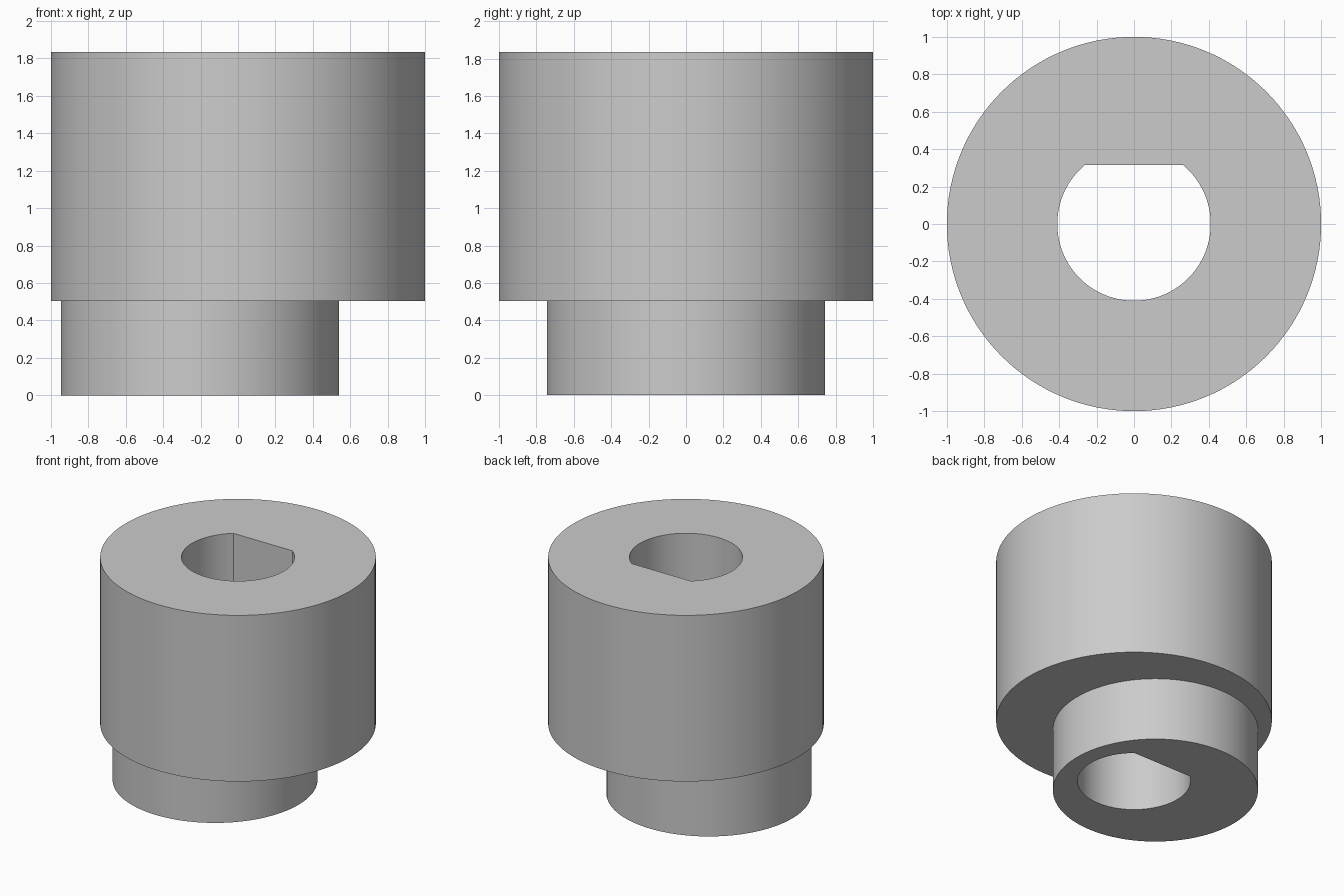
import bpy
import bmesh
import math

if "Cube" in bpy.data.objects:
    bpy.data.objects.remove(bpy.data.objects["Cube"], do_unlink=True)

HEIGHT, STEP = 1.835, 0.505
BODY_R, HUB_R, HUB_X = 1.0, 0.744, -0.203
BORE_R, FLAT_Y = 0.41, 0.316

grey = bpy.data.materials.new("plain grey")
grey.use_nodes = True
colour = (0.6, 0.6, 0.6, 1)
grey.diffuse_color = colour
grey.node_tree.nodes["Principled BSDF"].inputs["Base Color"].default_value = colour


def arc(radius, start, end, steps, cx=0.0):
    """Points on a circular arc, both ends included."""
    angles = [start + (end - start) * i / steps for i in range(steps + 1)]
    return [(cx + radius * math.cos(a), radius * math.sin(a)) for a in angles]


def prism(name, outline, z0, z1):
    """Extrude a closed outline upward from z0 to z1."""
    bm = bmesh.new()
    base = bm.faces.new([bm.verts.new((x, y, z0)) for x, y in outline])
    top = bmesh.ops.extrude_face_region(bm, geom=[base], use_keep_orig=True)["geom"]
    moved = [v for v in top if isinstance(v, bmesh.types.BMVert)]
    bmesh.ops.translate(bm, verts=moved, vec=(0, 0, z1 - z0))
    bmesh.ops.recalc_face_normals(bm, faces=bm.faces)
    mesh = bpy.data.meshes.new(name)
    bm.to_mesh(mesh)
    bm.free()
    mesh.materials.append(grey)
    obj = bpy.data.objects.new(name, mesh)
    bpy.context.collection.objects.link(obj)
    return obj


# Large round body and the offset hub below it
turn = 2 * math.pi
body = prism("eccentric_body", arc(BODY_R, 0, turn, 128)[:-1], STEP, HEIGHT)
hub = prism("offset_hub", arc(HUB_R, 0, turn, 128, HUB_X)[:-1], 0, STEP + 0.4)

# D-shaped shaft bore, flat towards the back
corner = math.asin(FLAT_Y / BORE_R)
bore = prism("shaft_bore_cutter", arc(BORE_R, math.pi - corner, turn + corner, 72),
             -0.2, HEIGHT + 0.2)

for tool, operation in ((hub, 'UNION'), (bore, 'DIFFERENCE')):
    mod = body.modifiers.new(tool.name, 'BOOLEAN')
    mod.object = tool
    mod.operation = operation
    mod.solver = 'EXACT'

# Bake the result and discard the tools
graph = bpy.context.evaluated_depsgraph_get()
body.data = bpy.data.meshes.new_from_object(body.evaluated_get(graph))
body.modifiers.clear()
for tool in (hub, bore):
    bpy.data.objects.remove(tool, do_unlink=True)

# Smooth round walls, crisp rims
bpy.ops.object.select_all(action='DESELECT')
body.select_set(True)
bpy.context.view_layer.objects.active = body
bpy.ops.object.shade_smooth_by_angle(angle=math.radians(30))
